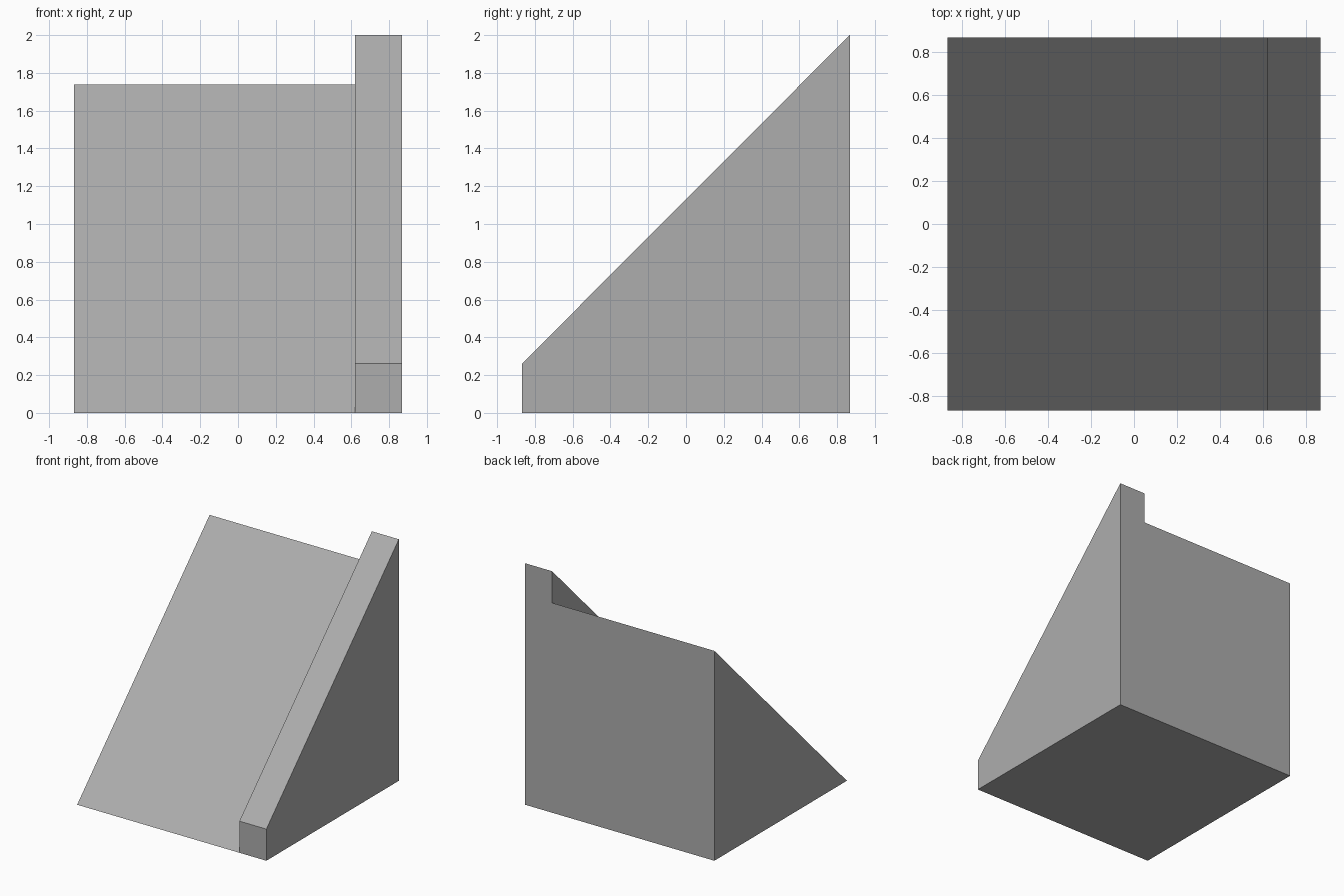
import bpy
import bmesh
import math

cube = bpy.data.objects.get("Cube")
if cube:
    bpy.data.objects.remove(cube, do_unlink=True)

HALF = 0.867        # half the width and depth
RAMP_TOP = 1.738    # height of the ramp at the back
RAIL_X = 0.62       # inner side of the raised rail
RAIL_RISE = 2 - RAMP_TOP

grey = bpy.data.materials.new("medium grey")
grey.use_nodes = True
colour = (0.42, 0.42, 0.42, 1)
grey.diffuse_color = colour
grey.node_tree.nodes["Principled BSDF"].inputs["Base Color"].default_value = colour

# Ramp: triangular side profile extruded across the width
bm = bmesh.new()
profile = [(-HALF, 0), (HALF, 0), (HALF, RAMP_TOP)]
side = bm.faces.new([bm.verts.new((-HALF, y, z)) for y, z in profile])
ext = bmesh.ops.extrude_face_region(bm, geom=[side], use_keep_orig=True)
moved = [v for v in ext["geom"] if isinstance(v, bmesh.types.BMVert)]
bmesh.ops.translate(bm, verts=moved, vec=(2 * HALF, 0, 0))
bmesh.ops.recalc_face_normals(bm, faces=bm.faces)

# Rail: split off a strip of the slope and raise it straight up
bmesh.ops.bisect_plane(bm, geom=bm.verts[:] + bm.edges[:] + bm.faces[:],
                       plane_co=(RAIL_X, 0, 0), plane_no=(1, 0, 0))
bm.normal_update()
strip = [f for f in bm.faces
         if 0.5 < f.normal.z < 0.9 and f.calc_center_median().x > RAIL_X]
ext = bmesh.ops.extrude_face_region(bm, geom=strip)
moved = [v for v in ext["geom"] if isinstance(v, bmesh.types.BMVert)]
bmesh.ops.translate(bm, verts=moved, vec=(0, 0, RAIL_RISE))

# Merge the coplanar pieces into clean flat sides
bmesh.ops.dissolve_limit(bm, angle_limit=math.radians(1),
                         verts=bm.verts, edges=bm.edges)
bmesh.ops.recalc_face_normals(bm, faces=bm.faces)

mesh = bpy.data.meshes.new("ramp_with_rail")
bm.to_mesh(mesh)
bm.free()
mesh.materials.append(grey)
ramp = bpy.data.objects.new("ramp_with_rail", mesh)
bpy.context.collection.objects.link(ramp)
